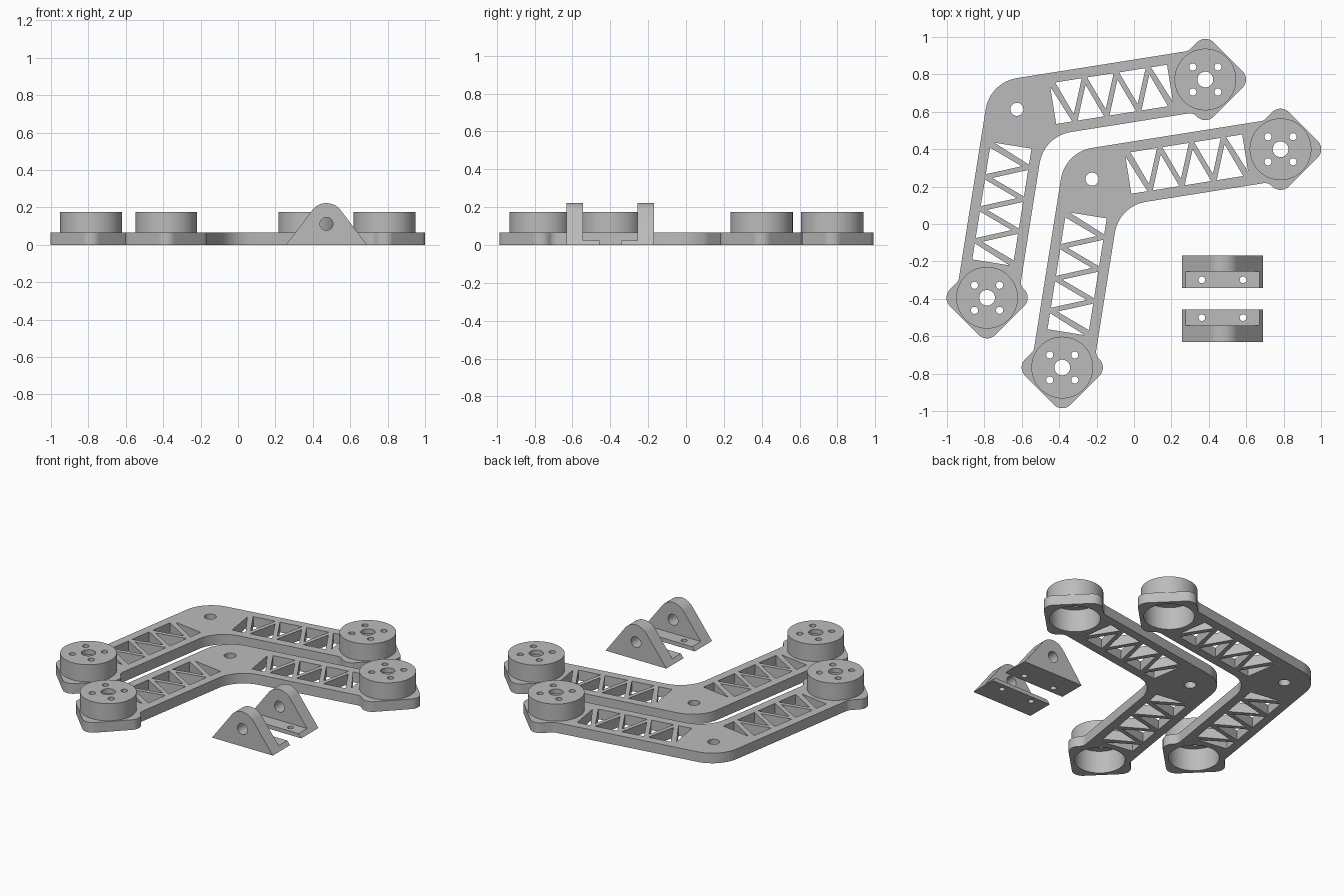
import bpy, bmesh, math
from mathutils import Vector

if "Cube" in bpy.data.objects:
    bpy.data.objects.remove(bpy.data.objects["Cube"])

grey = bpy.data.materials.new("plain_grey")
grey.diffuse_color = (0.5, 0.5, 0.5, 1)
grey.use_nodes = True
grey.node_tree.nodes["Principled BSDF"].inputs["Base Color"].default_value = grey.diffuse_color


def circle(cx, cy, r, n=64):
    return [Vector((cx + r * math.cos(2 * math.pi * i / n),
                    cy + r * math.sin(2 * math.pi * i / n))) for i in range(n)]


def rounded(corners, steps=12):
    """Polygon outline from (point, radius) corners, with filleted corners."""
    out = []
    for i, (p, r) in enumerate(corners):
        if r == 0:
            out.append(p)
            continue
        u = (corners[i - 1][0] - p).normalized()
        v = (corners[(i + 1) % len(corners)][0] - p).normalized()
        half = u.angle(v) / 2
        centre = p + (u + v).normalized() * r / math.sin(half)
        a = p + u * r / math.tan(half) - centre
        b = p + v * r / math.tan(half) - centre
        sweep = math.atan2(a.x * b.y - a.y * b.x, a.dot(b))
        start = math.atan2(a.y, a.x)
        for k in range(steps + 1):
            t = start + sweep * k / steps
            out.append(centre + Vector((math.cos(t), math.sin(t))) * r)
    return out


def prism(name, loops, lo, hi, upright=False, offset=(0, 0), taper=0):
    """Extrude an outline with holes along z, or along y when upright."""
    bm = bmesh.new()
    ends = ([], [])
    for loop in loops:
        rings = []
        for h in (lo, hi):
            ring = []
            for p in loop:
                x = p.x
                if taper and h == hi and abs(x) > 0.19:
                    x -= math.copysign(taper, x)
                x, y = x + offset[0], p.y + offset[1]
                ring.append(bm.verts.new((x, h, y) if upright else (x, y, h)))
            rings.append(ring)
        n = len(loop)
        for i in range(n):
            j = (i + 1) % n
            bm.faces.new((rings[0][i], rings[0][j], rings[1][j], rings[1][i]))
            for k in (0, 1):
                ends[k].append(bm.edges.get((rings[k][i], rings[k][j])))
    for edges in ends:
        bmesh.ops.triangle_fill(bm, use_beauty=True, edges=edges)
    bmesh.ops.recalc_face_normals(bm, faces=bm.faces)
    mesh = bpy.data.meshes.new(name)
    bm.to_mesh(mesh)
    bm.free()
    mesh.materials.append(grey)
    ob = bpy.data.objects.new(name, mesh)
    bpy.context.collection.objects.link(ob)
    return ob


# Arm layout, measured from the elbow hole
tilt = math.radians(9)
D = Vector((math.cos(tilt), math.sin(tilt)))
N = Vector((-D.y, D.x))
HUB = D * 1.02
HALF = 0.165                      # half width of the arm
SIDE = 0.172                      # centre to side of the motor pad
PLATE, CAP, TOP = 0.065, 0.145, 0.175


def mirror(p):
    return Vector((-p.y, -p.x))


def meet(sign):
    """Where an arm edge runs into the pad's slanted side."""
    w = Vector((-1, sign)).normalized()
    along = (SIDE - sign * HALF * N.dot(w)) / D.dot(w)
    return HUB + D * along + N * sign * HALF


# Outline of one leg with its diamond pad, then mirrored for the other
tip = SIDE * math.sqrt(2)
leg = [(meet(1), 0.05)]
leg += [(HUB + Vector(v) * tip, 0.063) for v in ((0, 1), (1, 0), (0, -1))]
leg += [(meet(-1), 0.05)]
elbow = Vector((-1, 1)).normalized() * HALF / math.sin(math.radians(54))
outline = rounded([(elbow, 0.2)] + leg + [(-elbow, 0.2)]
                  + [(mirror(p), r) for p, r in reversed(leg)])

# Triangular truss windows left between zigzag struts
A0, A1, H, STRUT, COUNT = 0.195, 0.83, 0.11, 0.027, 7
step = (A1 - A0 - 0.03) / COUNT
slope = math.atan2(2 * H, step)
dx = STRUT / 2 / math.sin(slope)
dy = STRUT / 2 / math.cos(slope)
node = [(A0 + 0.015 + i * step, H if i % 2 == 0 else -H) for i in range(COUNT + 1)]
tris = [[(A0, H - dy / 2), (A0, -H), (node[1][0] - dx, -H)],
        [(A1, -H + dy / 2), (A1, H), (node[-2][0] + dx, H)]]
for i in range(1, COUNT):
    x, y = node[i]
    s = math.copysign(1, y)
    tris.append([(x, y - s * dy), (x - step + dx, -y), (x + step - dx, -y)])
windows = [[D * a + N * b for a, b in t] for t in tris]
windows += [[mirror(p) for p in t] for t in windows]

hubs = [HUB, mirror(HUB)]
plate_loops = [outline, circle(0, 0, 0.035, 32)] + windows
plate_loops += [circle(h.x, h.y, 0.148) for h in hubs]

# Hollow motor hub: thin wall and a drilled cap
wall_loops = [circle(0, 0, 0.165), circle(0, 0, 0.148)]
cap_loops = [circle(0, 0, 0.165), circle(0, 0, 0.042, 32)]
cap_loops += [circle(sx * 0.067, sy * 0.067, 0.019, 24) for sx in (-1, 1) for sy in (-1, 1)]

parts = []
for label, c in (("rear", Vector((-0.626, 0.613))), ("front", Vector((-0.224, 0.24)))):
    parts.append(prism(label + "_arm_plate", plate_loops, 0, PLATE, offset=c))
    for side, h in zip(("right", "left"), hubs):
        name = label + "_" + side + "_hub_"
        parts.append(prism(name + "wall", wall_loops, PLATE, CAP, offset=c + h))
        parts.append(prism(name + "cap", cap_loops, CAP, TOP, offset=c + h))

# Pivot brackets: upright rounded triangle with a drilled foot
BX, BW, FOOT = 0.473, 0.216, 0.025
ear = rounded([(Vector((-BW, 0)), 0), (Vector((BW, 0)), 0), (Vector((0, 0.285)), 0.095)], 20)
ear_loops = [ear, circle(0, 0.112, 0.035, 32)]
for label, mid, s in (("rear", -0.255, 1), ("front", -0.544, -1)):
    wall = sorted((mid, mid + s * 0.087))
    parts.append(prism(label + "_bracket_ear", ear_loops, *wall, upright=True, offset=(BX, 0)))
    edge = -s * 0.087
    foot = [Vector(p) for p in ((-BW, 0), (BW, 0), (BW, edge), (-BW, edge))]
    holes = [circle(x, edge / 2, 0.018, 24) for x in (-0.11, 0.11)]
    parts.append(prism(label + "_bracket_foot", [foot] + holes, 0, FOOT,
                       offset=(BX, mid), taper=0.019))

# Smooth curved walls, keep edges crisp
for ob in parts:
    ob.select_set(True)
bpy.context.view_layer.objects.active = parts[0]
bpy.ops.object.shade_smooth_by_angle(angle=math.radians(30))
